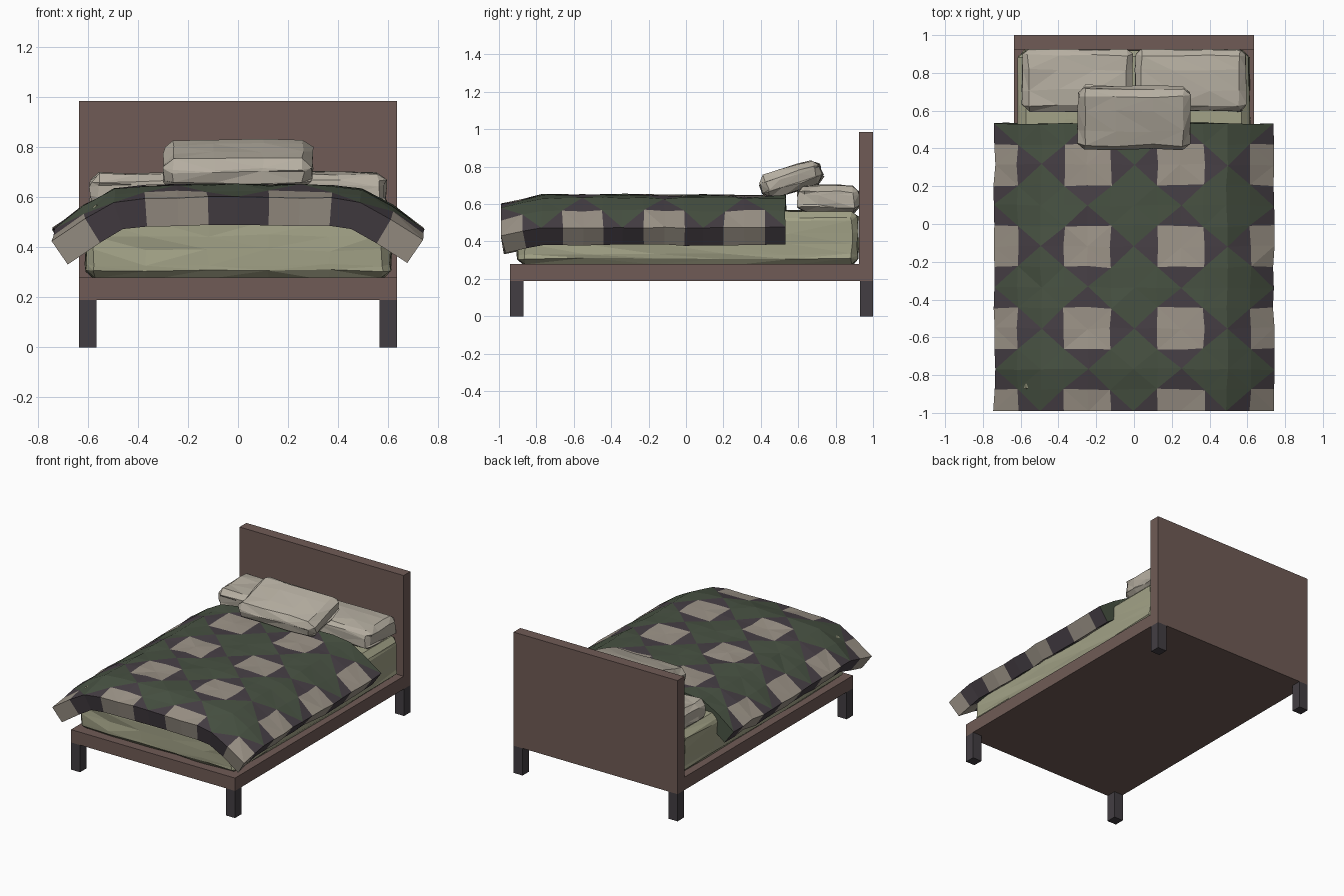
import bpy, bmesh, math, random
from mathutils import Matrix, Vector

if "Cube" in bpy.data.objects:
    bpy.data.objects.remove(bpy.data.objects["Cube"])

random.seed(4)


def material(name, color):
    m = bpy.data.materials.new(name)
    m.diffuse_color = (*color, 1)
    m.use_nodes = True
    m.node_tree.nodes["Principled BSDF"].inputs["Base Color"].default_value = m.diffuse_color
    return m


WOOD = material("brown_wood", (0.16, 0.105, 0.092))
DARK = material("dark_leg", (0.055, 0.048, 0.055))
SHEET = material("sheet", (0.36, 0.36, 0.24))
LINEN = material("pillow_linen", (0.47, 0.43, 0.36))
GREEN = material("quilt_green", (0.065, 0.085, 0.056))
PLUM = material("quilt_plum", (0.062, 0.05, 0.06))
TAN = material("quilt_tan", (0.34, 0.30, 0.25))


def finish(bm, name, mats):
    bmesh.ops.recalc_face_normals(bm, faces=bm.faces)
    me = bpy.data.meshes.new(name)
    bm.to_mesh(me)
    bm.free()
    for m in mats:
        me.materials.append(m)
    ob = bpy.data.objects.new(name, me)
    bpy.context.collection.objects.link(ob)
    return ob


def box(name, lo, hi, mat, bevel=0.0, cuts=0, jitter=0.0, puff=0.0, tilt=0.0):
    """Box between two corners; bevel, cuts, jitter and puff make it a soft cushion."""
    lo, hi = Vector(lo), Vector(hi)
    size, mid = hi - lo, (lo + hi) / 2
    bm = bmesh.new()
    bmesh.ops.create_cube(bm, size=1, matrix=Matrix.Diagonal((*size, 1)))
    if cuts:
        bmesh.ops.subdivide_edges(bm, edges=bm.edges[:], cuts=cuts, use_grid_fill=True)
    if bevel:
        sharp = [e for e in bm.edges if e.calc_face_angle(0) > 1]
        bmesh.ops.bevel(bm, geom=sharp, offset=bevel, segments=1, affect='EDGES')
    for v in bm.verts:
        # cushions thin out towards their rim
        u, w = 2 * v.co.x / size.x, 2 * v.co.y / size.y
        v.co.z *= 1 - puff * max(abs(u), abs(w)) ** 3
        if jitter:
            v.co += Vector([random.uniform(-jitter, jitter) for _ in range(3)])
    if jitter:
        bmesh.ops.triangulate(bm, faces=bm.faces[:])
    bm.transform(Matrix.Translation(mid) @ Matrix.Rotation(tilt, 4, 'X'))
    return finish(bm, name, [mat])


# Bed frame, headboard and legs
box("bed_frame", (-0.635, -0.94, 0.19), (0.635, 0.94, 0.28), WOOD)
box("headboard", (-0.635, 0.925, 0.19), (0.635, 1.0, 0.985), WOOD)
for side, x in (("left", -0.635), ("right", 0.565)):
    for end, y in (("front", -0.94), ("back", 0.93)):
        box(f"{end}_{side}_leg", (x, y, 0), (x + 0.07, y + 0.07, 0.19), DARK)

# Mattress
box("mattress", (-0.61, -0.90, 0.272), (0.61, 0.92, 0.565), SHEET, 0.035, 4, 0.006)

# Pillows: two flat at the back, one leaning on them
box("left_pillow", (-0.59, 0.60, 0.55), (-0.01, 0.925, 0.70), LINEN, 0.03, 2, 0.007, 0.1)
box("right_pillow", (0.01, 0.60, 0.55), (0.59, 0.925, 0.70), LINEN, 0.03, 2, 0.007, 0.1)
box("front_pillow", (-0.295, 0.395, 0.662), (0.295, 0.73, 0.80), LINEN, 0.035, 2, 0.007, 0.1,
    math.radians(17))

# Patchwork quilt: star pattern on a draped grid
COLS, ROWS = 12, 14
DROP = [0.652, 0.65, 0.648, 0.645, 0.632, 0.565, 0.475]


def quilt_point(i, j):
    x = (i - 6) * 0.1233
    y = 0.53 - j * 0.1082
    z = DROP[abs(i - 6)] - 0.025 * max(0, j - 12)
    if j == ROWS:
        y = -0.99
    rough = 0.006
    return (x + random.uniform(-rough, rough), y + random.uniform(-rough, rough) * (j < ROWS),
            z + random.uniform(-rough, rough))


bm = bmesh.new()
grid = [[bm.verts.new(quilt_point(i, j)) for j in range(ROWS + 1)] for i in range(COLS + 1)]
for i in range(COLS):
    for j in range(ROWS):
        a, b, c, d = grid[i][j], grid[i + 1][j], grid[i + 1][j + 1], grid[i][j + 1]
        col_tan, row_tan = (i + 1) % 4 < 2, (j + 1) % 4 >= 2
        # diagonals run through the centre of every two-by-two patch
        if (i + 1) % 2 == (j + 1) % 2:
            tris = ((a, c, b), (a, d, c))
        else:
            tris = ((a, d, b), (b, d, c))
        for k, t in enumerate(tris):
            f = bm.faces.new(t)
            gi = [next((p, q) for p in (i, i + 1) for q in (j, j + 1) if grid[p][q] is v) for v in t]
            if col_tan and row_tan:
                f.material_index = 2
            elif row_tan:
                # plum triangle keeps its full side on the neighbouring tan patch
                edge = [p for p, q in gi if p % 2 == 1]
                f.material_index = 1 if len(edge) == 2 else 0
            elif col_tan:
                edge = [q for p, q in gi if q % 2 == 1]
                f.material_index = 1 if len(edge) == 2 else 0
            else:
                f.material_index = 0
for f in bm.faces:
    f.normal_update()
    if f.normal.z < 0:
        f.normal_flip()
quilt = finish(bm, "quilt", [GREEN, PLUM, TAN])
if sum(p.normal.z for p in quilt.data.polygons) < 0:
    quilt.data.flip_normals()
thick = quilt.modifiers.new("thickness", 'SOLIDIFY')
thick.thickness = 0.115
thick.offset = -1
